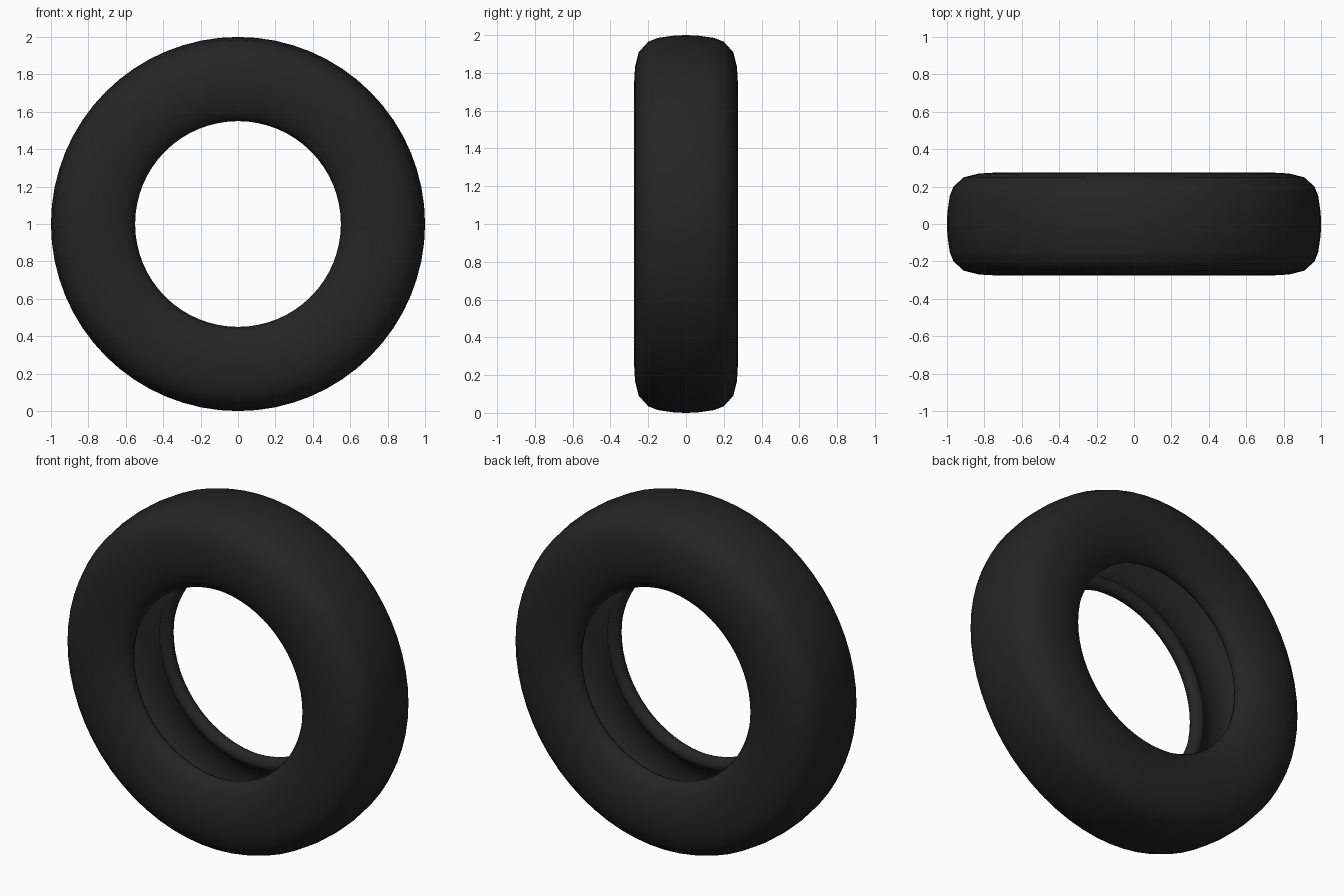
import bpy
import bmesh
import math
from mathutils import Vector

cube = bpy.data.objects.get("Cube")
if cube:
    bpy.data.objects.remove(cube, do_unlink=True)

SEGMENTS = 64
CENTRE = Vector((0, 0, 1))

# Black rubber
rubber = bpy.data.materials.new("black_rubber")
rubber.use_nodes = True
colour = (0.018, 0.018, 0.018, 1)
rubber.diffuse_color = colour
shader = next(n for n in rubber.node_tree.nodes if n.type == "BSDF_PRINCIPLED")
shader.inputs["Base Color"].default_value = colour
shader.inputs["Roughness"].default_value = 0.8

# Half section as (radius, width): tread, sidewall, bead lip, hollow inside
half = [
    (1.0, 0.0), (0.998, 0.06), (0.985, 0.15), (0.965, 0.2), (0.91, 0.25),
    (0.83, 0.27), (0.74, 0.275), (0.67, 0.265), (0.61, 0.244), (0.57, 0.218),
    (0.55, 0.185), (0.562, 0.158), (0.59, 0.145), (0.615, 0.15), (0.63, 0.17),
    (0.67, 0.205), (0.74, 0.228), (0.82, 0.225), (0.89, 0.2), (0.93, 0.15),
    (0.945, 0.07), (0.948, 0.0),
]
section = half + [(r, -w) for r, w in half[-2:0:-1]]

# Revolve the closed section around the axle
bm = bmesh.new()
verts = [bm.verts.new(CENTRE + Vector((r, w, 0))) for r, w in section]
edges = [bm.edges.new((v, verts[i - 1])) for i, v in enumerate(verts)]
bmesh.ops.spin(bm, geom=verts + edges, cent=CENTRE, axis=(0, 1, 0),
               angle=math.tau, steps=SEGMENTS, use_merge=False)
bmesh.ops.remove_doubles(bm, verts=bm.verts, dist=0.0005)
bmesh.ops.recalc_face_normals(bm, faces=bm.faces)
for face in bm.faces:
    face.smooth = True

mesh = bpy.data.meshes.new("tyre")
bm.to_mesh(mesh)
bm.free()
mesh.materials.append(rubber)
tyre = bpy.data.objects.new("tyre", mesh)
bpy.context.collection.objects.link(tyre)
